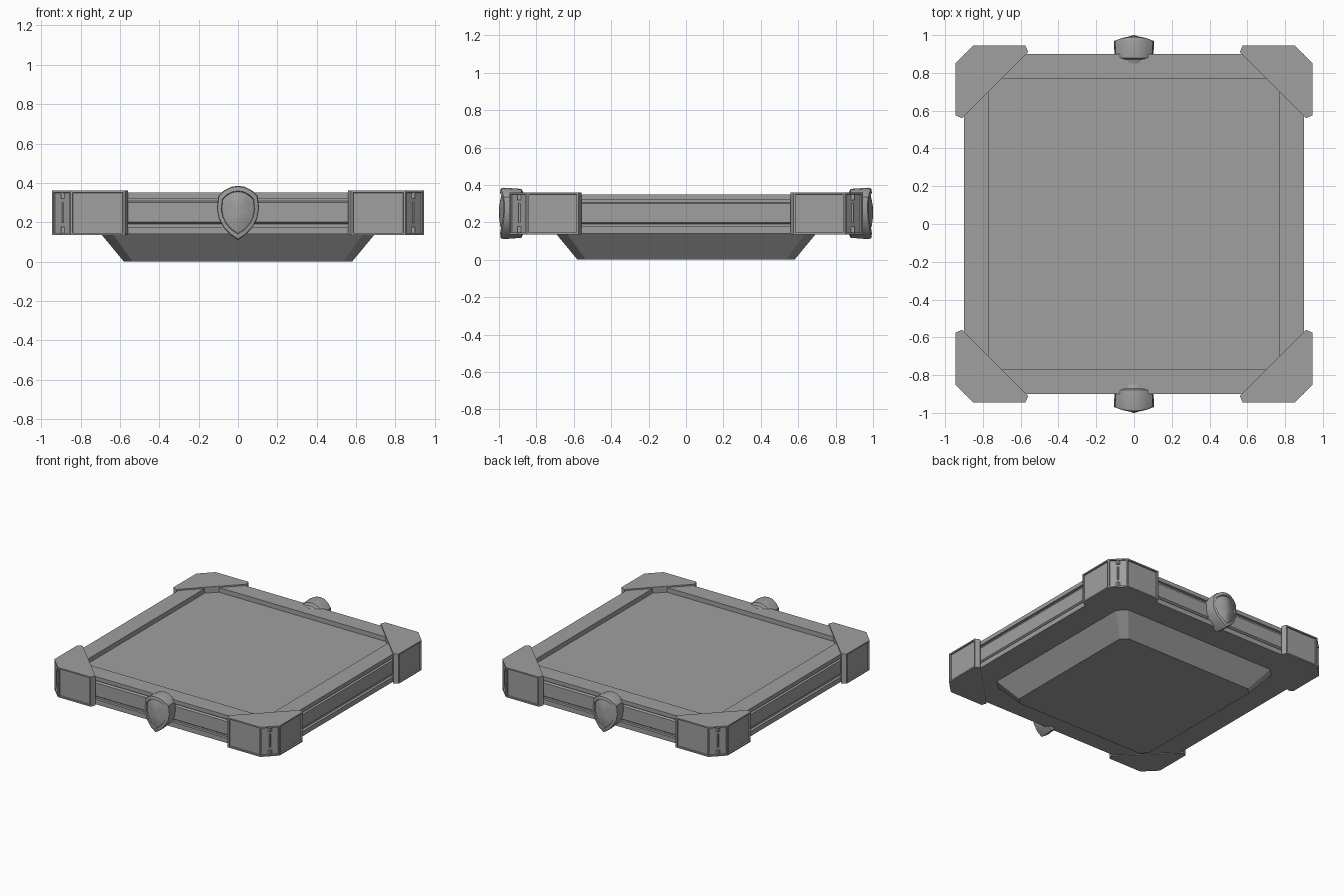
import bpy, bmesh, math
from mathutils import Matrix

cube = bpy.data.objects.get("Cube")
if cube:
    bpy.data.objects.remove(cube, do_unlink=True)

stone = bpy.data.materials.new("stone grey")
stone.use_nodes = True
GREY = (0.35, 0.35, 0.35, 1)
stone.diffuse_color = GREY
stone.node_tree.nodes["Principled BSDF"].inputs["Base Color"].default_value = GREY


def loft(rings):
    """Skin a stack of equal-length point rings and cap both ends."""
    bm = bmesh.new()
    loops = [[bm.verts.new(p) for p in ring] for ring in rings]
    n = len(loops[0])
    for a, b in zip(loops, loops[1:]):
        for i in range(n):
            j = (i + 1) % n
            bm.faces.new((a[i], a[j], b[j], b[i]))
    bm.faces.new(loops[0])
    bm.faces.new(loops[-1])
    bmesh.ops.recalc_face_normals(bm, faces=bm.faces)
    return bm


def finish(bm, name, turn=0, smooth=None):
    bmesh.ops.rotate(bm, verts=bm.verts, matrix=Matrix.Rotation(turn, 3, "Z"))
    mesh = bpy.data.meshes.new(name)
    bm.to_mesh(mesh)
    bm.free()
    mesh.materials.append(stone)
    obj = bpy.data.objects.new(name, mesh)
    bpy.context.collection.objects.link(obj)
    if smooth:
        bpy.ops.object.select_all(action="DESELECT")
        obj.select_set(True)
        bpy.context.view_layer.objects.active = obj
        bpy.ops.object.shade_smooth_by_angle(angle=math.radians(smooth))
    return obj


def square(h, z, cut=0.0):
    """Square ring of half size h, optionally with cut corners."""
    if not cut:
        return [(h, h, z), (-h, h, z), (-h, -h, z), (h, -h, z)]
    c = h - cut
    return [(h, c, z), (c, h, z), (-c, h, z), (-h, c, z),
            (-h, -c, z), (-c, -h, z), (c, -h, z), (h, -c, z)]


# Slab with two grooves round its side and a sunken top panel
profile = [(0.9, 0.14), (0.9, 0.177), (0.88, 0.177), (0.88, 0.19), (0.895, 0.2),
           (0.895, 0.3), (0.88, 0.307), (0.88, 0.32), (0.9, 0.32), (0.9, 0.35),
           (0.77, 0.35), (0.77, 0.315)]
finish(loft([square(h, z) for h, z in profile]), "slab")

# Tapered foot under the slab
finish(loft([square(0.58, 0, 0.045), square(0.7, 0.145, 0.06)]), "tapered_base")

# Corner caps with recessed outer panels
outline = [(0.575, 0.945), (0.56, 0.91), (0.91, 0.56),
           (0.945, 0.575), (0.945, 0.85), (0.85, 0.945)]
corners = ["back_left", "back_right", "front_right", "front_left"]
for k, corner in enumerate(corners):
    bm = loft([[(x, y, z) for x, y in outline] for z in (0.135, 0.36)])
    bm.normal_update()
    panels = [f for f in bm.faces if abs(f.normal.z) < 0.1
              and min(f.normal.x, f.normal.y) > -0.01]
    bmesh.ops.inset_individual(bm, faces=panels, thickness=0.014)
    bmesh.ops.inset_individual(bm, faces=panels, thickness=0.002, depth=-0.01)
    finish(bm, corner + "_corner_cap", k * math.pi / 2)

# Shield bosses on the front and back
half = [(0, 0.385), (0.035, 0.38), (0.07, 0.362), (0.1, 0.335), (0.107, 0.27),
        (0.098, 0.22), (0.075, 0.175), (0.04, 0.137), (0, 0.11)]
shield = half + [(-x, z) for x, z in reversed(half[1:-1])]


def shield_ring(scale, y, bow):
    mid = 0.255
    return [(x * scale, y + bow * (x / 0.107) ** 2, mid + (z - mid) * scale)
            for x, z in shield]


layers = [(0.75, -0.85, 0), (0.8, -0.87, 0), (0.95, -0.88, 0), (1, -0.975, 0.015),
          (0.97, -0.99, 0.02), (0.8, -0.994, 0.018), (0.77, -0.984, 0.016),
          (0.5, -0.993, 0.012), (0.2, -1.0, 0.01)]
for k, side in enumerate(["front", "back"]):
    finish(loft([shield_ring(*layer) for layer in layers]),
           side + "_shield_boss", k * math.pi, smooth=35)
